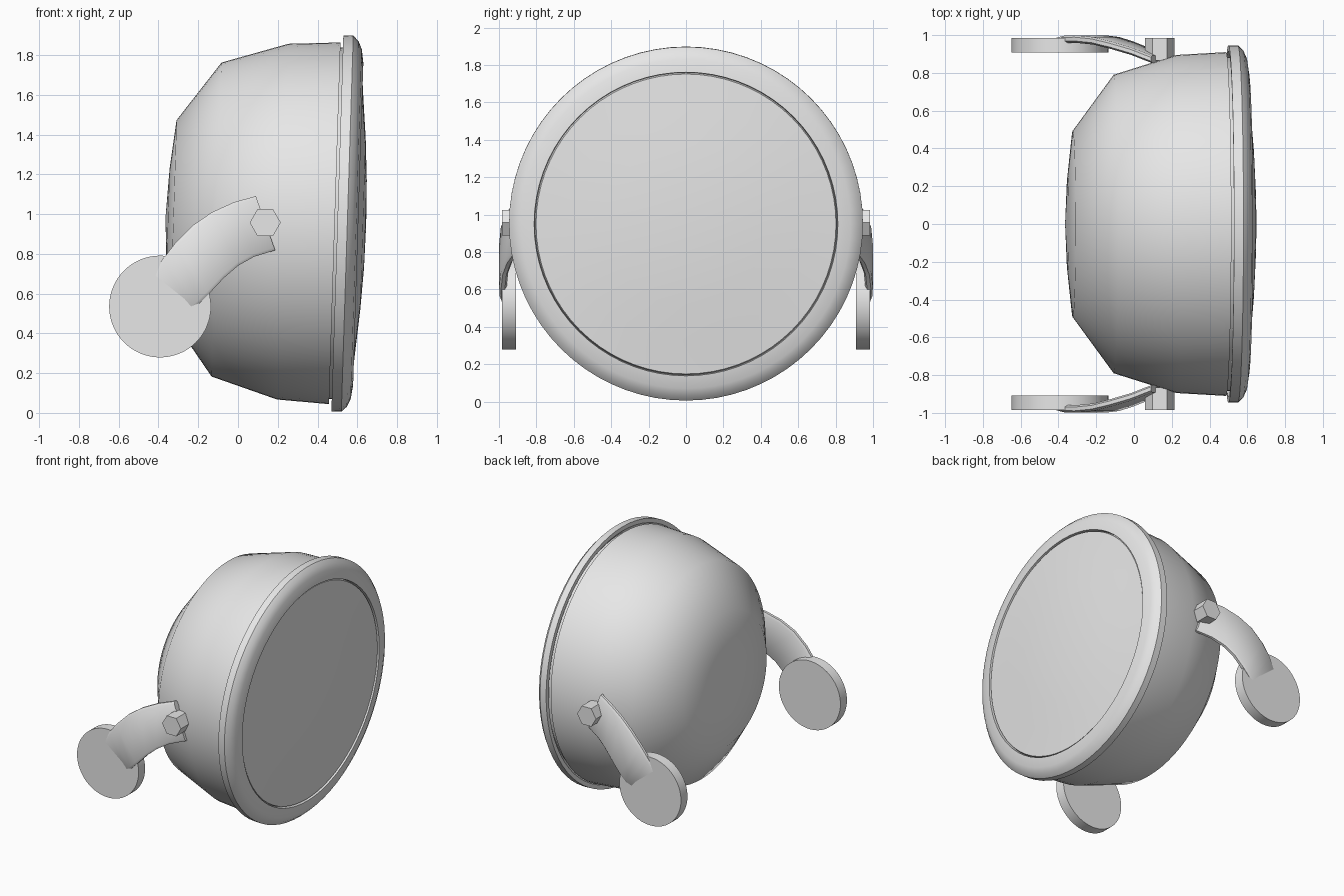
import bpy, bmesh, math
from mathutils import Matrix, Vector

if "Cube" in bpy.data.objects:
    bpy.data.objects.remove(bpy.data.objects["Cube"])

grey = bpy.data.materials.new("light grey")
grey.diffuse_color = (0.8, 0.8, 0.8, 1)
grey.use_nodes = True
grey.node_tree.nodes["Principled BSDF"].inputs["Base Color"].default_value = grey.diffuse_color

# Lamp axis runs along x, nodding slightly downward at the front
TILT = Matrix.Translation((0, 0, 0.969)) @ Matrix.Rotation(0.0317, 4, 'Y')


def finish(bm, name, angle=None):
    bmesh.ops.recalc_face_normals(bm, faces=bm.faces[:])
    me = bpy.data.meshes.new(name)
    bm.to_mesh(me)
    bm.free()
    ob = bpy.data.objects.new(name, me)
    bpy.context.collection.objects.link(ob)
    me.materials.append(grey)
    if angle:
        bpy.ops.object.select_all(action='DESELECT')
        ob.select_set(True)
        bpy.context.view_layer.objects.active = ob
        bpy.ops.object.shade_smooth_by_angle(angle=math.radians(angle))
    return ob


def lathe(name, profile, angle, closed=False, steps=72):
    """Spin (along axis, radius) points around the lamp axis."""
    bm = bmesh.new()
    vs = [bm.verts.new((u, 0, r)) for u, r in profile]
    es = [bm.edges.new(p) for p in zip(vs, vs[1:])]
    if closed:
        es.append(bm.edges.new((vs[-1], vs[0])))
    bmesh.ops.spin(bm, geom=vs + es, axis=(1, 0, 0), cent=(0, 0, 0),
                   angle=math.tau, steps=steps, use_duplicate=False)
    bmesh.ops.remove_doubles(bm, verts=bm.verts[:], dist=1e-4)
    bm.transform(TILT)
    return finish(bm, name, angle)


def cylinder(name, x, z, y0, y1, radius, sides, turn=0, angle=None):
    """Cylinder lying along y."""
    bm = bmesh.new()
    bmesh.ops.create_cone(bm, cap_ends=True, segments=sides, radius1=radius,
                          radius2=radius, depth=abs(y1 - y0))
    bm.transform(Matrix.Translation((x, (y0 + y1) / 2, z))
                 @ Matrix.Rotation(math.pi / 2, 4, 'X')
                 @ Matrix.Rotation(turn, 4, 'Z'))
    return finish(bm, name, angle)


# Bowl-shaped housing with a narrower neck tucked into the rim
lathe("housing", [(-0.365, 0), (-0.352, 0.25), (-0.325, 0.493), (-0.108, 0.79),
                  (0.225, 0.895), (0.487, 0.91), (0.487, 0.885), (0.55, 0.88)], 42)

# Front rim
lathe("rim", [(0.50, 0.946), (0.55, 0.946), (0.577, 0.92), (0.595, 0.88),
              (0.605, 0.812), (0.57, 0.808), (0.53, 0.88), (0.50, 0.915)], 35, closed=True)

# Domed lens
lathe("lens", [(0.57, 0.81), (0.597, 0.802), (0.612, 0.62), (0.629, 0.43),
               (0.641, 0.22), (0.645, 0)], 40)

# Arm sections: upper edge x z, lower edge x z, distance from the middle
ARM = [(0.09, 1.09, 0.187, 0.818, 0.872), (-0.02, 1.06, 0.08, 0.785, 0.915),
       (-0.13, 1.01, 0.00, 0.74, 0.947), (-0.225, 0.945, -0.07, 0.68, 0.970),
       (-0.315, 0.855, -0.145, 0.60, 0.979), (-0.38, 0.77, -0.19, 0.555, 0.977),
       (-0.435, 0.68, -0.235, 0.52, 0.962)]


def arm(name, side):
    bm = bmesh.new()
    rings = []
    for ux, uz, lx, lz, y in ARM:
        a, b = Vector((ux, 0, uz)), Vector((lx, 0, lz))
        ring = []
        # rounded strip section
        for t, d in [(0, -.010), (0, .010), (.05, .020), (.95, .020),
                     (1, .010), (1, -.010), (.95, -.020), (.05, -.020)]:
            p = a.lerp(b, t)
            p.y = side * (y + d)
            ring.append(bm.verts.new(p))
        rings.append(ring)
    for r, s in zip(rings, rings[1:]):
        for i in range(8):
            j = (i + 1) % 8
            bm.faces.new((r[i], r[j], s[j], s[i]))
    bm.faces.new(rings[0])
    bm.faces.new(rings[-1])
    return finish(bm, name, 50)


# Mounting arm, foot disc and hex bolt on both sides
for side, label in ((-1, "front"), (1, "rear")):
    arm(label + "_arm", side)
    cylinder(label + "_mount_disc", -0.392, 0.535, side * 0.908, side * 0.985,
             0.256, 64, angle=30)
    cylinder(label + "_hex_bolt", 0.137, 0.957, side * 0.865, side * 0.985,
             0.078, 6, turn=math.pi / 6)
